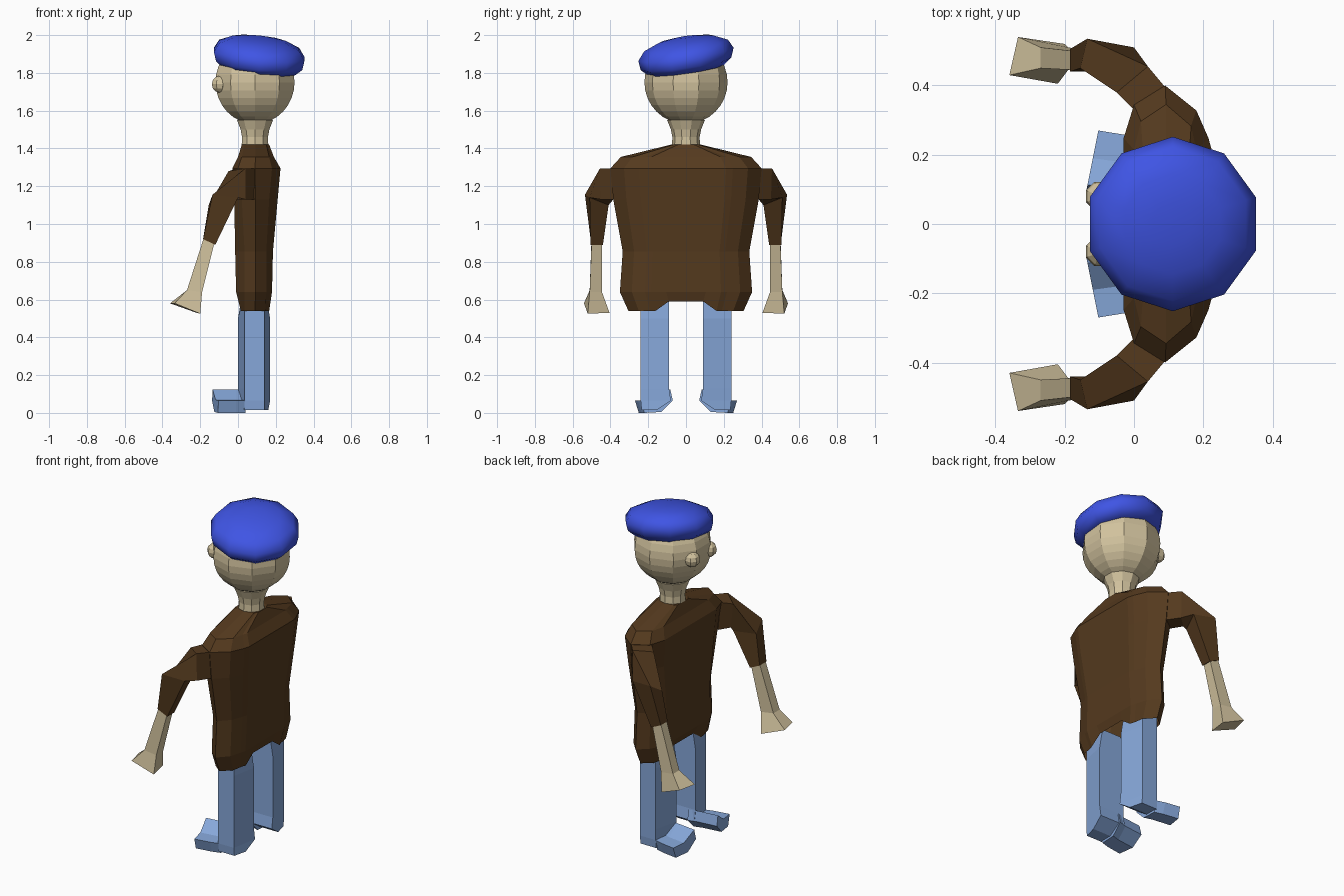
import bpy
import bmesh
import math

cube = bpy.data.objects.get("Cube")
if cube:
    bpy.data.objects.remove(cube, do_unlink=True)


def make_material(name, rgb):
    colour = (*rgb, 1.0)
    mat = bpy.data.materials.new(name)
    mat.use_nodes = True
    mat.diffuse_color = colour
    bsdf = next(n for n in mat.node_tree.nodes if n.type == 'BSDF_PRINCIPLED')
    bsdf.inputs["Base Color"].default_value = colour
    bsdf.inputs["Roughness"].default_value = 0.8
    return mat


skin = make_material("skin", (0.64, 0.54, 0.34))
brown = make_material("brown cloth", (0.09, 0.042, 0.013))
denim = make_material("light blue cloth", (0.24, 0.39, 0.70))
blue = make_material("bright blue felt", (0.05, 0.09, 0.78))


def loft(name, rings, mat, cap_start=True, smooth=False):
    """Skin a list of equal-length point rings into one object."""
    bm = bmesh.new()
    loops = [[bm.verts.new(p) for p in ring] for ring in rings]
    count = len(loops[0])
    for low, high in zip(loops, loops[1:]):
        for i in range(count):
            j = (i + 1) % count
            bm.faces.new((low[i], low[j], high[j], high[i]))
    if cap_start:
        bm.faces.new(loops[0][::-1])
    bm.faces.new(loops[-1])
    bmesh.ops.recalc_face_normals(bm, faces=bm.faces)
    for face in bm.faces:
        face.smooth = smooth
    mesh = bpy.data.meshes.new(name)
    bm.to_mesh(mesh)
    bm.free()
    mesh.materials.append(mat)
    obj = bpy.data.objects.new(name, mesh)
    bpy.context.collection.objects.link(obj)
    return obj


def lathe(name, centre, profile, mat, sides=10, tilt=(0, 0), smooth=False):
    """Revolve (radius, height) pairs; tilt slopes the rings along x and y."""
    cx, cy, cz = centre
    rings = []
    for radius, height in profile:
        ring = []
        for i in range(sides):
            angle = math.tau * (i + 0.5) / sides
            dx, dy = radius * math.cos(angle), radius * math.sin(angle)
            ring.append((cx + dx, cy + dy, cz + height + tilt[0] * dx + tilt[1] * dy))
        rings.append(ring)
    return loft(name, rings, mat, smooth=smooth)


def ball_profile(radius, steps):
    angles = [math.pi * (i + 0.08) / (steps + 0.16) for i in range(steps + 1)]
    return [(radius * math.sin(a), -radius * math.cos(a)) for a in angles]


def mirrored(rings, side):
    return [[(x, side * y, z) for x, y, z in ring] for ring in rings]


# Head, neck and beret
lathe("head", (0.09, 0, 1.75), ball_profile(0.22, 16), skin)
lathe("neck", (0.09, 0, 1.4),
      [(0.075, 0), (0.072, 0.06), (0.08, 0.1), (0.1, 0.15)], skin)
lathe("beret", (0.112, 0, 1.898),
      [(0.1, -0.065), (0.2, -0.083), (0.24, -0.05), (0.252, 0), (0.222, 0.047),
       (0.145, 0.08), (0.06, 0.092), (0.004, 0.093)],
      blue, tilt=(-0.1, 0.14), smooth=True)


# Shirt: broad chest and back that narrow to an edge at each side
def shirt_ring(z, front, back, side_front, side_back, width, hem=0.0):
    half = [(front, 0.3 * width, z + hem), (front, 0.53 * width, z),
            (front, 0.62 * width, z), (side_front, 0.86 * width, z),
            ((side_front + side_back) / 2, width, z), (side_back, 0.82 * width, z),
            (back - 0.01, 0.62 * width, z), (back, 0.53 * width, z),
            (back, 0.3 * width, z + hem)]
    return half + [(x, -y, h) for x, y, h in reversed(half)]


loft("shirt_body", [
    shirt_ring(0.54, 0.015, 0.165, 0.035, 0.145, 0.305, hem=0.05),
    shirt_ring(0.64, -0.01, 0.18, 0.035, 0.15, 0.35),
    shirt_ring(0.855, -0.015, 0.185, 0.035, 0.15, 0.335),
    shirt_ring(1.13, -0.02, 0.21, 0.02, 0.165, 0.385),
    shirt_ring(1.295, -0.03, 0.225, 0, 0.18, 0.4),
    shirt_ring(1.355, 0, 0.19, 0.02, 0.165, 0.345),
    shirt_ring(1.42, 0.02, 0.165, 0.035, 0.15, 0.08),
], brown, cap_start=False)

# Sleeve rings run shoulder, upper arm, elbow, cuff
sleeve = [
    [(0.09, 0.395, 1.295), (0, 0.33, 1.295), (0.01, 0.32, 1.13), (0.09, 0.375, 1.13)],
    [(0.04, 0.455, 1.295), (-0.05, 0.38, 1.28), (-0.03, 0.385, 1.13), (0.04, 0.45, 1.13)],
    [(-0.135, 0.535, 1.155), (-0.155, 0.45, 1.1), (-0.03, 0.41, 1.1), (0, 0.51, 1.14)],
    [(-0.185, 0.505, 0.92), (-0.185, 0.44, 0.92), (-0.12, 0.44, 0.89), (-0.12, 0.505, 0.89)],
]
forearm = [
    [(-0.18, 0.5, 0.93), (-0.18, 0.445, 0.93), (-0.125, 0.445, 0.9), (-0.125, 0.5, 0.9)],
    [(-0.27, 0.51, 0.65), (-0.27, 0.45, 0.65), (-0.19, 0.445, 0.64), (-0.19, 0.51, 0.64)],
    [(-0.335, 0.54, 0.58), (-0.36, 0.43, 0.58), (-0.22, 0.405, 0.53), (-0.2, 0.52, 0.525)],
]


# Leg cross-section is a trapezoid, narrower on the outside
def leg_ring(z, inner, outer, inset=0.0):
    return [(0.035, outer, z), (0.14, outer, z),
            (0.17 - inset, inner, z), (inset, inner, z)]


# Foot cross-section has a low outer step, a raised inner edge and a slanted sole
def foot_ring(x, shift, skew=0.0):
    outline = [(0.27, 0.065), (0.19, 0.07), (0.113, 0.125),
               (0.1, 0.065), (0.16, 0.005), (0.25, 0.0)]
    return [(x + skew * (y - 0.11), y + shift, z) for y, z in outline]


for side, label in ((1, "first"), (-1, "second")):
    loft(label + "_sleeve", mirrored(sleeve, side), brown)
    loft(label + "_forearm_and_hand", mirrored(forearm, side), skin)
    leg = [leg_ring(0.015, 0.155, 0.235, 0.01), leg_ring(0.065, 0.08, 0.24),
           leg_ring(0.13, 0.09, 0.24), leg_ring(0.5, 0.09, 0.24),
           leg_ring(0.62, 0.09, 0.24, 0.02)]
    loft(label + "_leg", mirrored(leg, side), denim)
    foot = [foot_ring(-0.135, 0, 0.2), foot_ring(-0.01, -0.015), foot_ring(0.04, -0.03)]
    loft(label + "_foot", mirrored(foot, side), denim)
    lathe(label + "_eye", (-0.097, side * 0.08, 1.74), ball_profile(0.045, 6), skin, sides=8)
